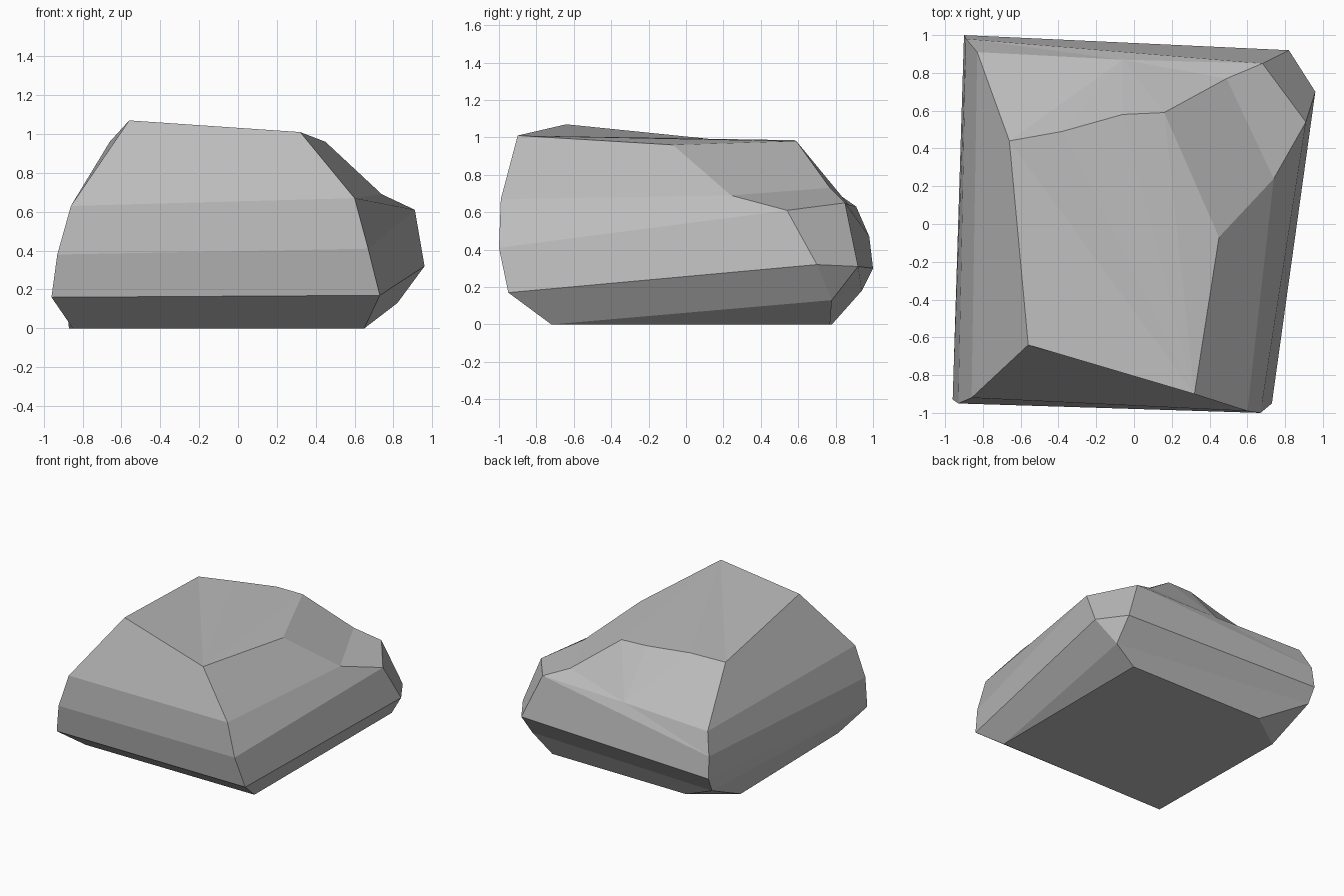
import bpy
import bmesh

cube = bpy.data.objects.get("Cube")
if cube:
    bpy.data.objects.remove(cube, do_unlink=True)

stone = bpy.data.materials.new("stone grey")
stone.use_nodes = True
colour = (0.5, 0.5, 0.5, 1)
stone.diffuse_color = colour
stone.node_tree.nodes["Principled BSDF"].inputs["Base Color"].default_value = colour

bm = bmesh.new()


def profile(*points):
    """Corner profile of the boulder, listed from crown to ground."""
    return [bm.verts.new(p) for p in points]


def face(*corners):
    """Flat facet, dropping corners that two profiles share."""
    unique = list(dict.fromkeys(corners))
    if len(unique) > 2:
        bm.faces.new(unique)


def strip(a, b):
    """Bands of facets between two neighbouring profiles."""
    for i in range(min(len(a), len(b)) - 1):
        face(a[i], b[i], b[i + 1], a[i + 1])


def fan(centre, rim):
    """Facets spreading from one point to a rim."""
    for first, second in zip(rim, rim[1:]):
        face(centre, first, second)


# Corner profiles
front_left = profile((-.56, -.64, 1.07), (-.86, -.92, .63), (-.93, -.95, .38),
                     (-.96, -.93, .16), (-.85, -.72, 0))
front_right = profile((.32, -.9, 1.01), (.6, -.99, .67), (.67, -1, .41),
                      (.73, -.95, .17), (.65, -.72, 0))
shoulder = profile((.45, -.07, .96), (.74, .24, .69), (.91, .54, .61),
                   (.96, .7, .32), (.82, .78, .13))
back_right = profile((.16, .59, .98), (.49, .77, .73), (.68, .85, .65), (.82, .92, .31))
back_right.append(shoulder[-1])
back_right += profile((.65, .77, 0))
back_left = profile((-.66, .44, .96), (-.83, .91, .63), (-.89, .98, .47),
                    (-.9, 1, .3), (-.89, .94, .18), (-.55, .78, 0))

# Points along the rear ridge, the rear hollow and the clipped ground corner
ridge = profile((-.06, .58, .985), (-.38, .49, .98))
hollow, clipped = profile((-.06, .87, .64), (-.87, .55, 0))

# Side bands
strip(front_left, front_right)
strip(front_right, shoulder)
strip(shoulder, back_right)
strip(back_right[2:], back_left[2:])
strip(back_left[:4], front_left[:4])

# Crown and rear slope
fan(front_right[0], [shoulder[0], back_right[0], *ridge, back_left[0], front_left[0]])
fan(hollow, [*back_right[2::-1], *ridge, *back_left[:3], back_right[2]])

# Undercut corners and underside
face(front_right[-1], shoulder[-1], back_right[-1])
face(back_left[3], back_left[4], front_left[3])
face(back_left[4], clipped, front_left[4], front_left[3])
face(back_left[4], back_left[5], clipped)
face(front_left[-1], front_right[-1], back_right[-1], back_left[-1], clipped)

bmesh.ops.recalc_face_normals(bm, faces=bm.faces)
mesh = bpy.data.meshes.new("boulder")
bm.to_mesh(mesh)
bm.free()
mesh.materials.append(stone)
boulder = bpy.data.objects.new("boulder", mesh)
bpy.context.collection.objects.link(boulder)
